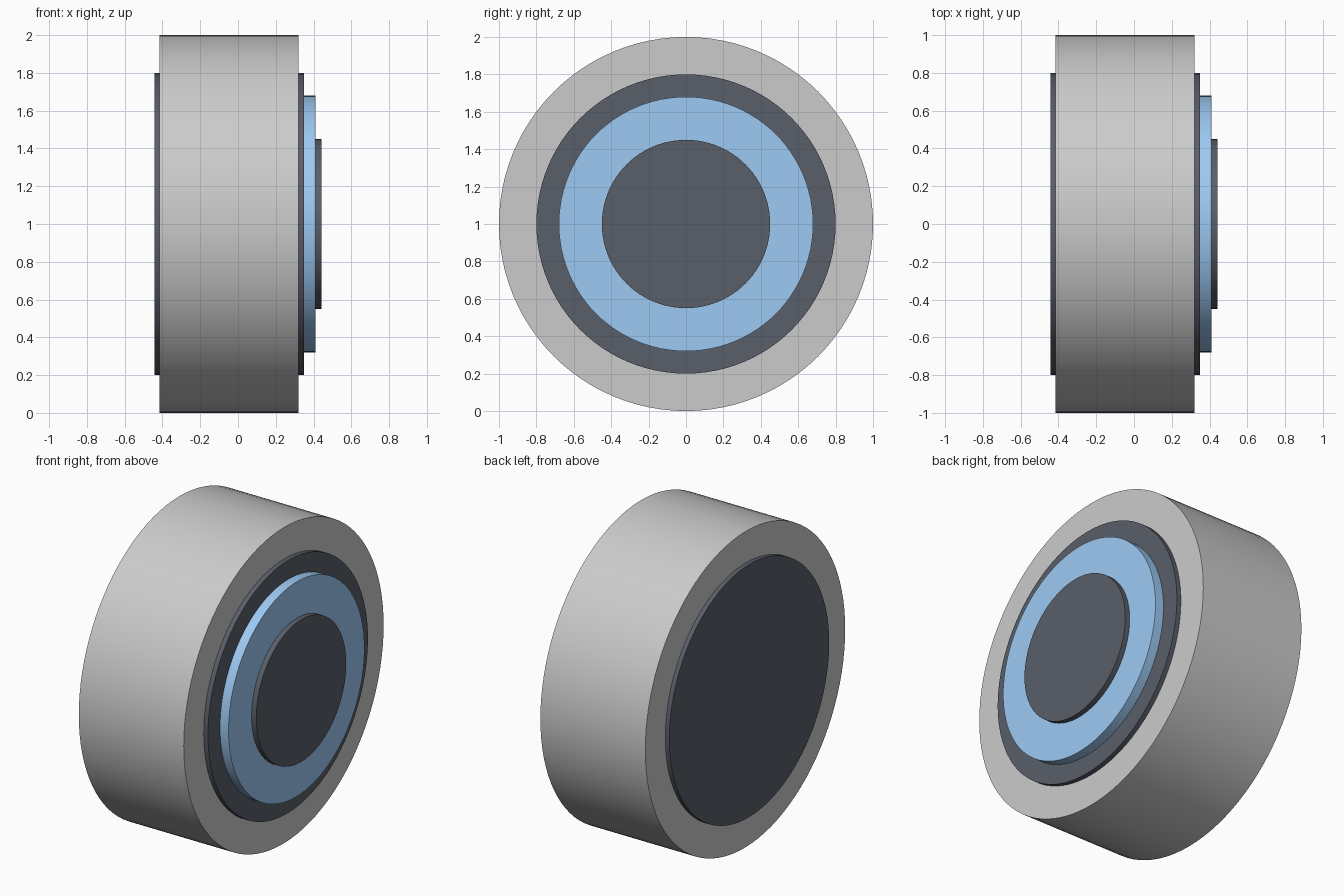
import bpy, math

if "Cube" in bpy.data.objects:
    bpy.data.objects.remove(bpy.data.objects["Cube"])


def material(name, color):
    m = bpy.data.materials.new(name)
    m.diffuse_color = (*color, 1)
    m.use_nodes = True
    m.node_tree.nodes["Principled BSDF"].inputs["Base Color"].default_value = m.diffuse_color
    return m


def disc(name, x0, x1, radius, mat=None):
    """Cylinder along x, from x0 to x1, centred at z = 1."""
    bpy.ops.mesh.primitive_cylinder_add(
        vertices=96, radius=radius, depth=x1 - x0,
        location=((x0 + x1) / 2, 0, 1), rotation=(0, math.pi / 2, 0))
    ob = bpy.context.object
    ob.name = name
    bpy.ops.object.transform_apply(location=False, rotation=True, scale=True)
    bpy.ops.object.shade_smooth_by_angle(angle=math.radians(30))
    if mat:
        ob.data.materials.append(mat)
    return ob


dark = material("dark", (0.10, 0.113, 0.14))
blue = material("light_blue", (0.34, 0.59, 0.90))

# Main drum
disc("drum", -0.415, 0.32, 1.0)
# Dark plates on both end faces
disc("back_plate", -0.443, -0.41, 0.8, dark)
disc("front_plate", 0.315, 0.35, 0.8, dark)
# Blue disc and dark centre on the front
disc("blue_ring", 0.345, 0.41, 0.68, blue)
disc("centre_cap", 0.405, 0.443, 0.45, dark)
